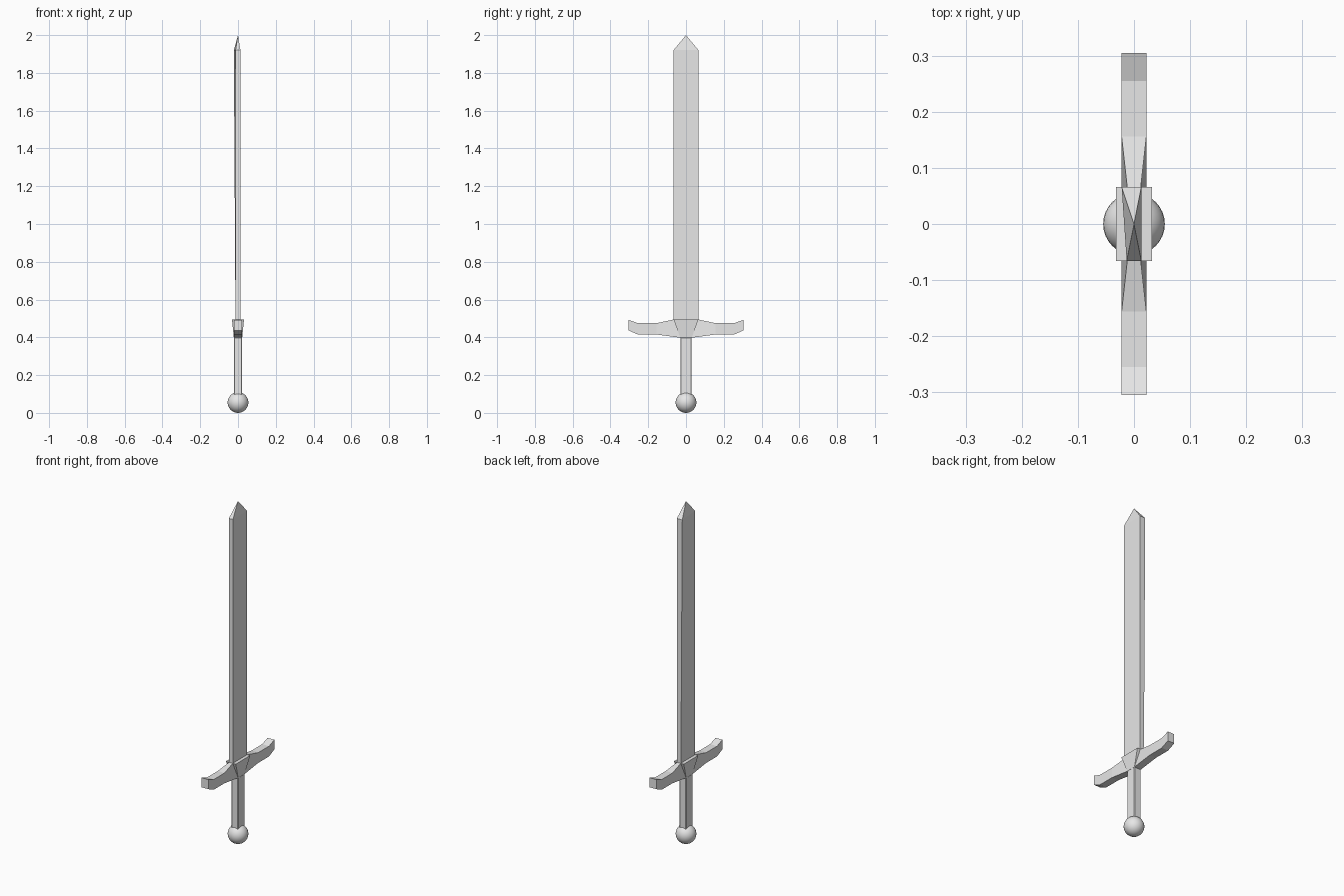
import bpy, bmesh

cube = bpy.data.objects.get("Cube")
if cube:
    bpy.data.objects.remove(cube, do_unlink=True)

steel = bpy.data.materials.new("light_grey")
steel.use_nodes = True
steel.diffuse_color = (0.8, 0.8, 0.8, 1)
steel.node_tree.nodes["Principled BSDF"].inputs["Base Color"].default_value = (0.8, 0.8, 0.8, 1)


def loft(name, rings, tip=None):
    """Join four-cornered rings into a closed solid, optionally ending in a point."""
    bm = bmesh.new()
    loops = [[bm.verts.new(p) for p in ring] for ring in rings]
    for a, b in zip(loops, loops[1:]):
        for i in range(4):
            j = (i + 1) % 4
            bm.faces.new((a[i], a[j], b[j], b[i]))
    bm.faces.new(loops[0])
    if tip:
        apex = bm.verts.new(tip)
        for i in range(4):
            bm.faces.new((loops[-1][i], loops[-1][(i + 1) % 4], apex))
    else:
        bm.faces.new(loops[-1])
    bmesh.ops.recalc_face_normals(bm, faces=bm.faces)
    mesh = bpy.data.meshes.new(name)
    bm.to_mesh(mesh)
    bm.free()
    mesh.materials.append(steel)
    obj = bpy.data.objects.new(name, mesh)
    bpy.context.collection.objects.link(obj)
    return obj


def rect(x, y, z):
    return [(-x, -y, z), (x, -y, z), (x, y, z), (-x, y, z)]


# Blade, with one upper corner slightly thicker
shoulder = rect(0.013, 0.066, 1.92)
shoulder[3] = (-0.022, 0.066, 1.92)
loft("blade", [rect(0.013, 0.066, 0.45), shoulder], tip=(0, 0, 2))

# Tapered block where the blade meets the guard
loft("guard_block", [rect(0.022, 0.03, 0.398), rect(0.032, 0.066, 0.495)])

# Guard arms: top y, top z, top half width, bottom y, bottom z
sections = [
    (0.066, 0.494, 0.012, 0.03, 0.398),
    (0.156, 0.475, 0.022, 0.156, 0.415),
    (0.255, 0.475, 0.022, 0.255, 0.415),
    (0.305, 0.493, 0.022, 0.305, 0.437),
]
for side, name in ((1, "guard_arm_back"), (-1, "guard_arm_front")):
    loft(name, [[(-w, side * ty, tz), (w, side * ty, tz),
                 (0.022, side * by, bz), (-0.022, side * by, bz)]
                for ty, tz, w, by, bz in sections])

# Grip with narrow chamfered corners
grip = loft("grip", [rect(0.022, 0.03, 0.07), rect(0.022, 0.03, 0.4)])
bevel = grip.modifiers.new("chamfer", "BEVEL")
bevel.width = 0.003
bevel.segments = 1

# Round pommel
bpy.ops.mesh.primitive_uv_sphere_add(segments=32, ring_count=16, radius=0.055, location=(0, 0, 0.055))
pommel = bpy.context.object
pommel.name = "pommel"
pommel.data.materials.append(steel)
bpy.ops.object.shade_smooth()
